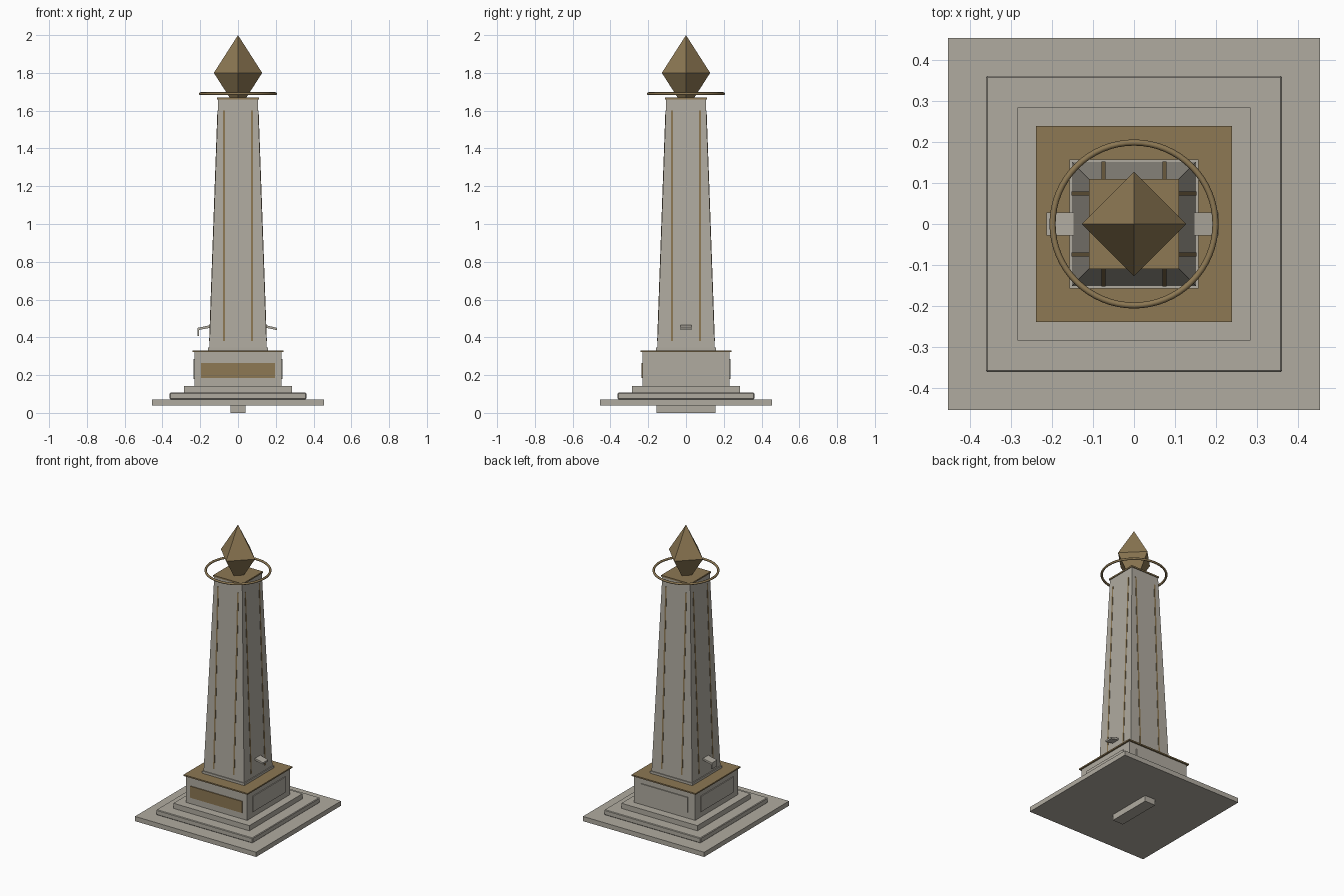
import bpy
import bmesh
import math
from mathutils import Matrix

cube = bpy.data.objects.get("Cube")
if cube:
    bpy.data.objects.remove(cube, do_unlink=True)


def material(name, color):
    m = bpy.data.materials.new(name)
    m.use_nodes = True
    m.diffuse_color = color
    m.node_tree.nodes["Principled BSDF"].inputs["Base Color"].default_value = color
    return m


STONE = material("pale stone", (0.434, 0.407, 0.352, 1))
GOLD = material("aged gold", (0.266, 0.188, 0.087, 1))


def finish(name, bm, mat, turn=0.0):
    bmesh.ops.rotate(bm, verts=bm.verts, matrix=Matrix.Rotation(turn, 3, "Z"))
    bmesh.ops.recalc_face_normals(bm, faces=bm.faces)
    mesh = bpy.data.meshes.new(name)
    bm.to_mesh(mesh)
    bm.free()
    mesh.materials.append(mat)
    obj = bpy.data.objects.new(name, mesh)
    bpy.context.collection.objects.link(obj)
    return obj


def loft(name, rings, mat, turn=0.0):
    """Closed solid between two matching outlines."""
    bm = bmesh.new()
    low, high = [[bm.verts.new(p) for p in ring] for ring in rings]
    bm.faces.new(low)
    bm.faces.new(high)
    for i in range(len(low)):
        j = (i + 1) % len(low)
        bm.faces.new((low[i], low[j], high[j], high[i]))
    return finish(name, bm, mat, turn)


def rect(x, y0, y1, z):
    return [(-x, y0, z), (x, y0, z), (x, y1, z), (-x, y1, z)]


def block(name, hx, hy, z0, z1, mat, bevel=0.0):
    obj = loft(name, [rect(hx, -hy, hy, z0), rect(hx, -hy, hy, z1)], mat)
    if bevel:
        mod = obj.modifiers.new("edge", "BEVEL")
        mod.width, mod.segments = bevel, 1
    return obj


# Foundation key and stepped base
block("foundation_key", 0.04, 0.155, 0, 0.045, STONE)
block("base_slab", 0.455, 0.455, 0.04, 0.072, STONE)
block("middle_step", 0.362, 0.362, 0.072, 0.107, STONE, 0.004)
block("upper_step", 0.285, 0.285, 0.107, 0.142, STONE)

# Pedestal with a gold cornice
block("pedestal", 0.23, 0.23, 0.142, 0.322, STONE)
block("pedestal_cornice", 0.24, 0.24, 0.322, 0.331, GOLD)
block("shaft_footing", 0.158, 0.158, 0.331, 0.347, STONE)

# Tapering shaft
Z0, Z1, W0, W1 = 0.347, 1.66, 0.152, 0.105
loft("shaft", [rect(W0, -W0, W0, Z0), rect(W1, -W1, W1, Z1)], STONE)
block("shaft_cap", 0.11, 0.11, 1.66, 1.67, GOLD)


def half_width(z):
    return W0 + (W1 - W0) * (z - Z0) / (Z1 - Z0)


# Panels and inlay strips on each of the four sides
for k, side in enumerate(("front", "right_hand", "back", "left_hand")):
    turn = k * math.pi / 2
    if k == 0:
        px, pz0, pz1, mat = 0.195, 0.185, 0.263, GOLD
    else:
        px, pz0, pz1, mat = 0.175, 0.18, 0.285, STONE
    loft(side + "_pedestal_panel",
         [rect(px, -0.236, -0.228, pz0), rect(px, -0.236, -0.228, pz1)], mat, turn)
    for n, x in enumerate((-0.075, 0.075)):
        rings = []
        for z in (0.38, 1.6):
            w = half_width(z)
            rings.append([(x + px, y, z) for px, y, _ in
                          rect(0.005, -w - 0.002, -w + 0.003, z)])
        loft(f"{side}_inlay_strip_{n + 1}", rings, GOLD, turn)


# Small stone brackets on the two sides
def bracket(name, outline):
    loft(name, [[(x, y, z) for x, z in outline] for y in (-0.028, 0.028)], STONE)


bracket("left_bracket", [(0.14, 0.466), (0.207, 0.45), (0.207, 0.438), (0.14, 0.452)])
bracket("right_bracket", [(-0.14, 0.466), (-0.214, 0.45), (-0.214, 0.408),
                          (-0.206, 0.408), (-0.206, 0.439), (-0.14, 0.452)])

# Floating ring
bpy.ops.mesh.primitive_torus_add(location=(0, 0, 1.69), major_radius=0.199,
                                 minor_radius=0.0075, major_segments=64,
                                 minor_segments=8)
ring = bpy.context.object
ring.name = "crown_ring"
ring.data.materials.append(GOLD)
bpy.ops.object.shade_smooth_by_angle(angle=math.radians(50))

# Faceted finial, its lower point sunk into the shaft
bm = bmesh.new()
tips = [bm.verts.new((0, 0, z)) for z in (1.6, 2.0)]
belt = [bm.verts.new((0.128 * math.cos(a), 0.128 * math.sin(a), 1.8))
        for a in (i * math.pi / 2 for i in range(4))]
for tip in tips:
    for i in range(4):
        bm.faces.new((belt[i], belt[(i + 1) % 4], tip))
finish("finial", bm, GOLD)
